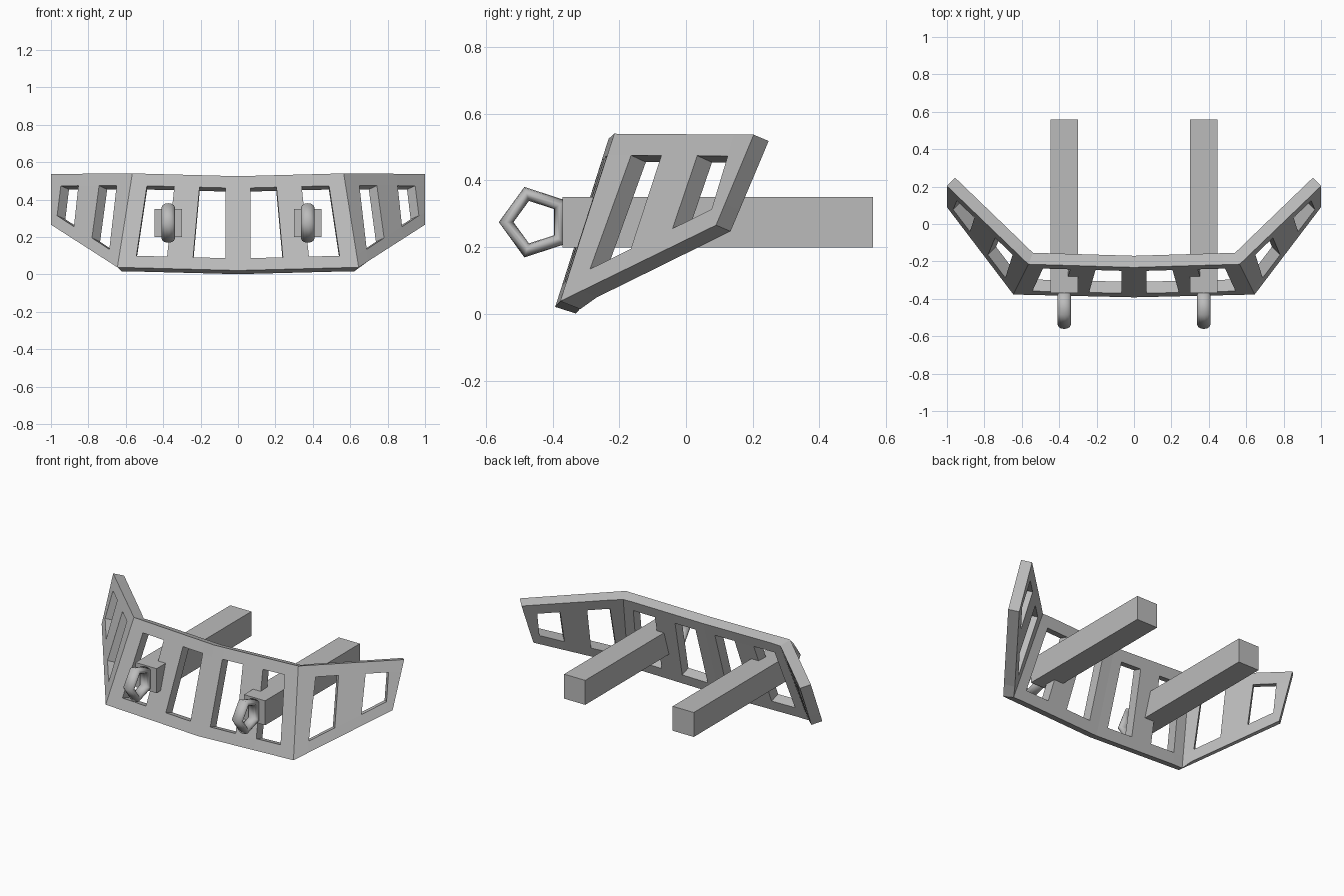
import bpy, bmesh
from math import pi
from mathutils import Vector

cube = bpy.data.objects.get("Cube")
if cube:
    bpy.data.objects.remove(cube, do_unlink=True)

steel = bpy.data.materials.new("grey_steel")
steel.use_nodes = True
grey = (0.5, 0.5, 0.5, 1)
steel.diffuse_color = grey
steel.node_tree.nodes["Principled BSDF"].inputs["Base Color"].default_value = grey


def add_panel(bm, corners, top_splits, low_splits, margin=0.064):
    """Quad panel with two framed windows; splits place the strut edges."""
    top_a, top_b, low_a, low_b = (Vector(c) for c in corners)
    columns = []
    for t, l in zip(top_splits, low_splits):
        top, low = top_a.lerp(top_b, t), low_a.lerp(low_b, l)
        inset = margin / (top.z - low.z)
        columns.append([bm.verts.new(top.lerp(low, f))
                        for f in (0, inset, 1 - inset, 1)])
    for i in range(len(columns) - 1):
        a, b = columns[i], columns[i + 1]
        for row in range(3):
            if row == 1 and i % 2 == 1:
                continue  # window opening
            bm.faces.new((a[row], a[row + 1], b[row + 1], b[row]))


# Bumper plate: half the outer skin, mirrored and thickened inwards
mid_top, mid_low = (0, -0.232, 0.525), (0, -0.392, 0.021)
bend_top, bend_low = (0.565, -0.215, 0.54), (0.645, -0.377, 0.038)
tip_top, tip_low = (1, 0.203, 0.537), (1, 0.09, 0.266)
bm = bmesh.new()
add_panel(bm, (mid_top, bend_top, mid_low, bend_low),
          (0, 0.12, 0.354, 0.591, 0.845, 1), (0, 0.105, 0.381, 0.598, 0.857, 1))
add_panel(bm, (bend_top, tip_top, bend_low, tip_low),
          (0, 0.176, 0.388, 0.647, 0.86, 1), (0, 0.142, 0.408, 0.674, 0.93, 1))
bmesh.ops.remove_doubles(bm, verts=bm.verts, dist=0.0005)
mesh = bpy.data.meshes.new("bumper_plate")
bm.to_mesh(mesh)
bm.free()
mesh.materials.append(steel)
plate = bpy.data.objects.new("bumper_plate", mesh)
bpy.context.collection.objects.link(plate)
mirror = plate.modifiers.new("mirror", "MIRROR")
mirror.use_clip = True
thick = plate.modifiers.new("thickness", "SOLIDIFY")
thick.thickness = 0.065
thick.offset = -1
thick.use_even_offset = True
thick.use_quality_normals = True

# Mounting beams and towing rings
for side, name in ((1, "left"), (-1, "right")):
    x = side * 0.373
    bpy.ops.mesh.primitive_cube_add(size=1, location=(x, 0.095, 0.275))
    beam = bpy.context.object
    beam.name = name + "_mounting_beam"
    beam.scale = (0.145, 0.93, 0.152)
    beam.data.materials.append(steel)

    bpy.ops.mesh.primitive_torus_add(
        major_segments=5, minor_segments=12, major_radius=0.089,
        minor_radius=0.022, location=(x, -0.45, 0.275),
        rotation=(pi / 2, 0, -pi / 2))
    ring = bpy.context.object
    ring.name = name + "_tow_ring"
    ring.scale.z = 1.6
    ring.data.materials.append(steel)
    bpy.ops.object.shade_smooth()
